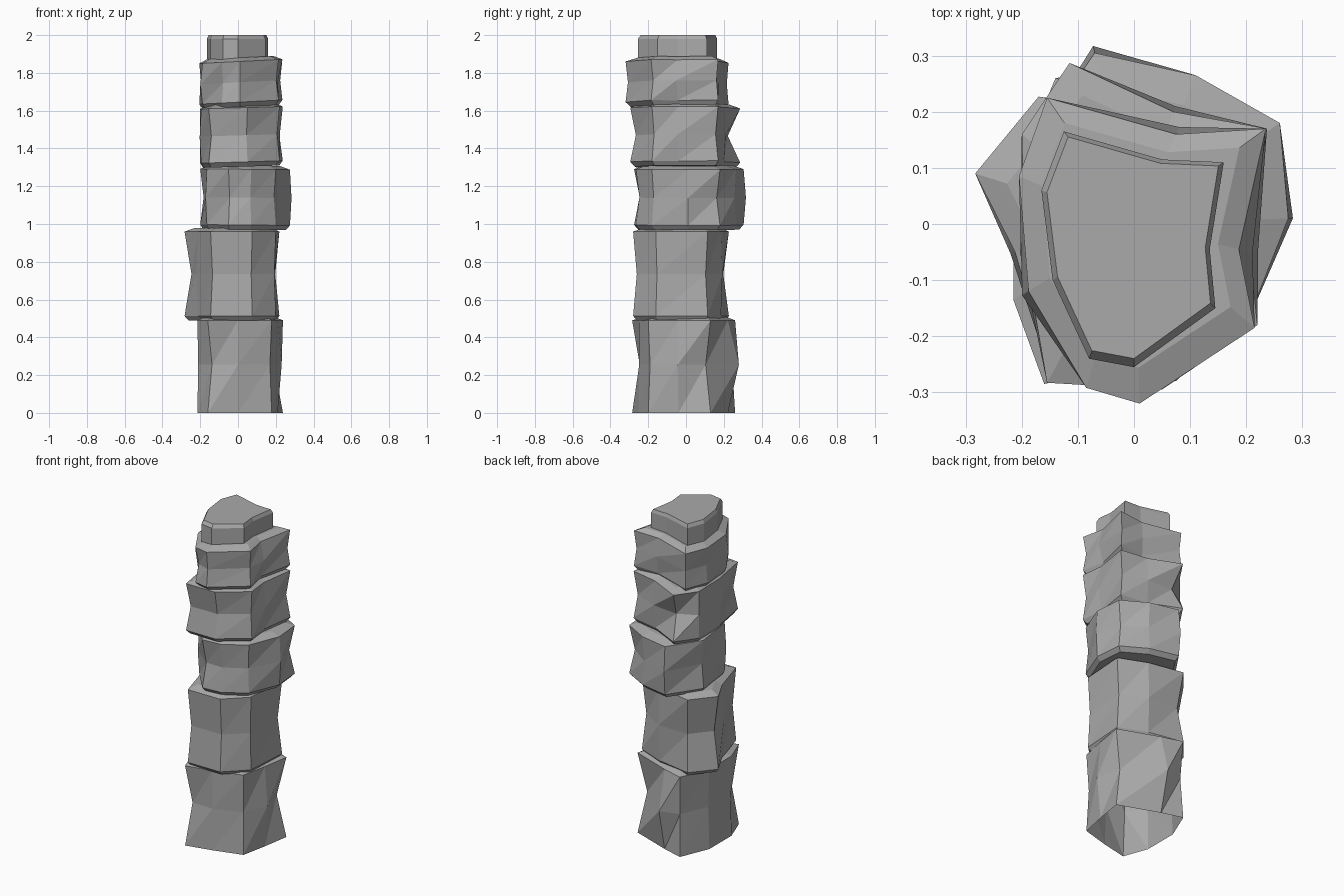
import bpy
import bmesh

cube = bpy.data.objects.get("Cube")
if cube:
    bpy.data.objects.remove(cube, do_unlink=True)

stone_grey = bpy.data.materials.new("stone_grey")
stone_grey.use_nodes = True
colour = (0.4, 0.4, 0.4, 1)
stone_grey.diffuse_color = colour
stone_grey.node_tree.nodes["Principled BSDF"].inputs["Base Color"].default_value = colour


def scaled(outline, factors):
    return [(x * f, y * f) for (x, y), f in zip(outline, factors)]


def build_stone(name, levels, tilt=0.0, open_base=False):
    """Skin a stack of outlines (height, points) with flat triangles."""
    bm = bmesh.new()
    rings = [[bm.verts.new((x, y, z + tilt * x)) for x, y in points]
             for z, points in levels]
    count = len(rings[0])
    for low, high in zip(rings, rings[1:]):
        for i in range(count):
            j = (i + 1) % count
            bm.faces.new((low[i], low[j], high[j]))
            bm.faces.new((low[i], high[j], high[i]))
    bm.faces.new(rings[-1])
    if not open_base:
        bm.faces.new(list(reversed(rings[0])))
    mesh = bpy.data.meshes.new(name)
    bm.to_mesh(mesh)
    bm.free()
    mesh.materials.append(stone_grey)
    obj = bpy.data.objects.new(name, mesh)
    bpy.context.collection.objects.link(obj)
    return obj


def column_stone(name, bottom, top, outline, waist, tilt=0.0, grounded=False):
    """Chipped block: undercut foot, uneven waist and a gently sloping ledge."""
    outline = outline[::-1]
    waist = waist[::-1]
    foot = scaled(outline, [0.92] * len(outline))
    ledge = scaled(outline, [0.8] * len(outline))
    levels = [(bottom, outline)] if grounded else [(bottom, foot), (bottom + 0.025, outline)]
    levels += [((bottom + top) / 2, scaled(outline, waist)),
               (top - 0.02, outline), (top, ledge)]
    return build_stone(name, levels, tilt, grounded)


# Outlines run clockwise from the back
column_stone(
    "base_stone", 0, 0.51,
    [(-.14, .26), (-.01, .222), (.238, .13), (.21, -.04), (.178, -.2),
     (0, -.25), (-.16, -.285), (-.215, -.135), (-.215, .08)],
    [.94, 1.26, .8, 1.1, .95, .99, .86, .98, .95], grounded=True)

column_stone(
    "second_stone", 0.488, 0.98,
    [(-.17, .227), (.05, .185), (.219, .115), (.2, -.16),
     (.075, -.28), (-.145, -.28), (-.212, -.05), (-.283, .09)],
    [.87, 1.04, .9, .96, .93, .93, 1.04, .87])

column_stone(
    "third_stone", 0.97, 1.31,
    [(-.07, .305), (.11, .265), (.26, .18), (.275, .01), (.2, -.18),
     (.07, -.265), (-.05, -.275), (-.165, -.14), (-.2, .115)],
    [1.04, .97, .9, 1.03, .95, .93, .89, 1.04, .91], tilt=-0.01)

column_stone(
    "fourth_stone", 1.303, 1.635,
    [(-.115, .287), (.07, .2), (.237, .17), (.205, -.04), (.22, -.18),
     (.05, -.295), (-.155, -.283), (-.195, -.05), (-.2, .16)],
    [.77, 1.05, .92, 1.08, .94, .9, .91, 1.04, 1.0], tilt=0.03)

column_stone(
    "top_stone", 1.62, 1.88,
    [(-.155, .225), (.075, .16), (.235, .17), (.187, -.045), (.215, -.185),
     (.01, -.32), (-.085, -.292), (-.188, -.12), (-.205, .085)],
    [.96, 1.08, .95, 1.13, .94, .96, .92, 1.06, .95], tilt=0.05)

# Small cap with a bevelled top edge
cap = [(-.125, .165), (.05, .115), (.16, .11), (.135, -.045), (.145, -.15),
       (0, -.255), (-.08, -.24), (-.145, -.1), (-.165, .06)][::-1]
build_stone("cap_stone", [(1.86, cap), (1.98, cap),
                          (2.0, scaled(cap, [0.94] * len(cap)))])
